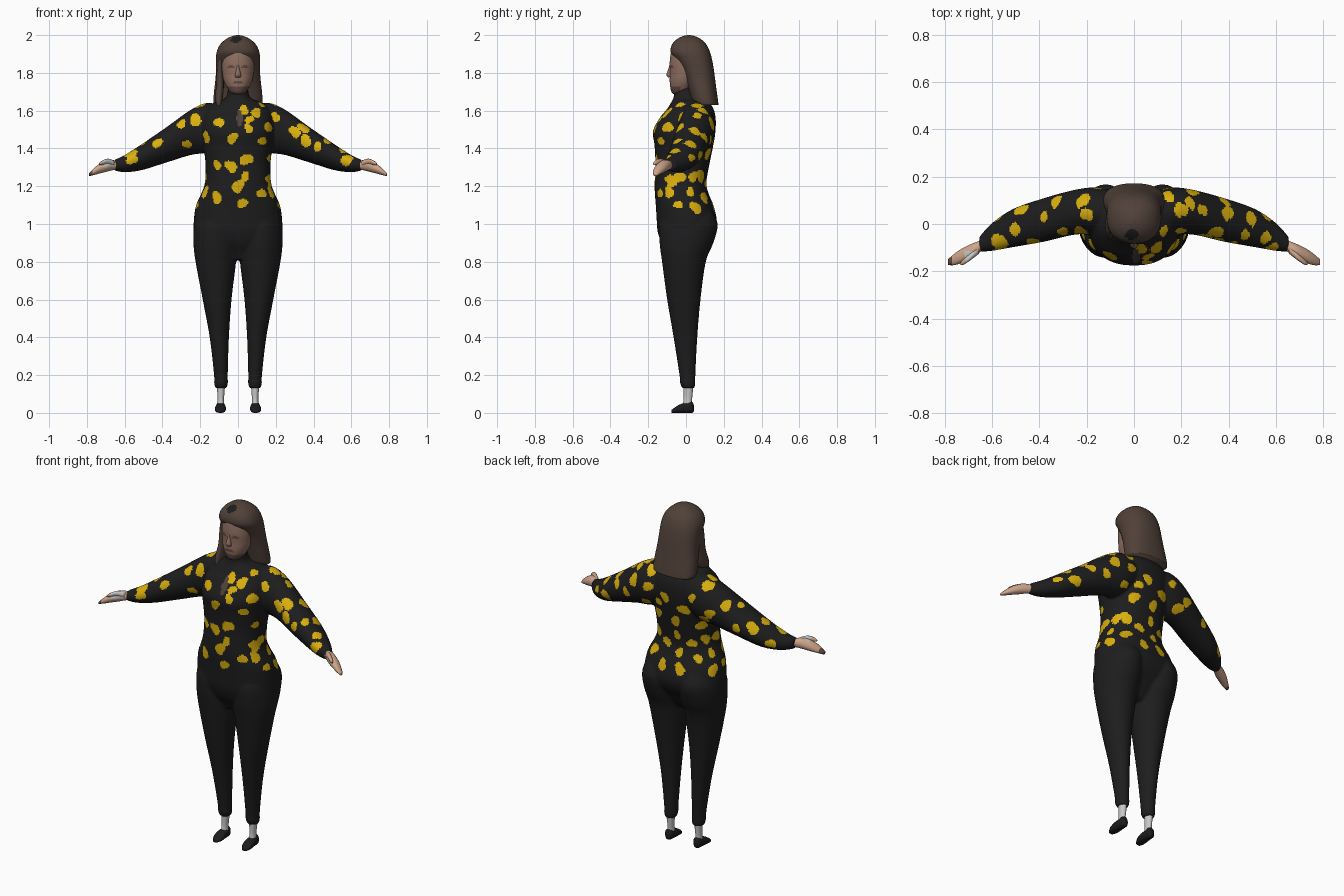
import bpy, bmesh, math
from mathutils import Vector, kdtree


def mat(name, r, g, b):
    m = bpy.data.materials.new(name)
    m.diffuse_color = (r, g, b, 1)
    return m


BLACK = mat("black cloth", 0.0125, 0.0125, 0.013)
YELLOW = mat("yellow spots", 0.70, 0.43, 0.004)
HAIR = mat("brown hair", 0.082, 0.053, 0.041)
FACE = mat("face skin", 0.28, 0.16, 0.12)
SHADE = mat("face shade", 0.13, 0.07, 0.055)
HAND = mat("hand skin", 0.62, 0.38, 0.26)
SOCK = mat("pale grey", 0.58, 0.58, 0.58)
SHOE = mat("shoe black", 0.012, 0.011, 0.011)


def smooth_rings(rings, steps):
    """Catmull-Rom interpolation between cross-sections."""
    out = []
    for i in range(len(rings) - 1):
        p = [rings[max(0, min(len(rings) - 1, i + k))] for k in (-1, 0, 1, 2)]
        for s in range(steps):
            t = s / steps
            out.append([0.5 * (2 * b + (c - a) * t + (2 * a - 5 * b + 4 * c - d) * t * t
                               + (3 * b - a - 3 * c + d) * t ** 3) for a, b, c, d in zip(*p)])
    return out + [list(rings[-1])]


def loft(bm, rings, axis="z", n=32, steps=4, power=2.0, side=1):
    """Rings are (t, lo, hi, lo, hi): position on the axis, then the two extents."""
    loops = []
    for t, a0, a1, b0, b1 in smooth_rings(rings, steps):
        loop = []
        for k in range(n):
            w = 2 * math.pi * k / n
            c, s = math.cos(w), math.sin(w)
            a = (a0 + a1) / 2 + (a1 - a0) / 2 * math.copysign(abs(c) ** (2 / power), c)
            b = (b0 + b1) / 2 + (b1 - b0) / 2 * math.copysign(abs(s) ** (2 / power), s)
            x, y, z = {"z": (a, b, t), "x": (t, a, b), "y": (a, t, b)}[axis]
            loop.append(bm.verts.new((x * side, y, z)))
        loops.append(loop)
    faces = [bm.faces.new(loops[0]), bm.faces.new(loops[-1])]
    for p, q in zip(loops, loops[1:]):
        for k in range(n):
            j = (k + 1) % n
            faces.append(bm.faces.new((p[k], p[j], q[j], q[k])))
    bmesh.ops.recalc_face_normals(bm, faces=faces)


def finish(bm, name, *mats):
    me = bpy.data.meshes.new(name)
    bm.to_mesh(me)
    bm.free()
    for m in mats:
        me.materials.append(m)
    me.shade_smooth()
    ob = bpy.data.objects.new(name, me)
    bpy.context.collection.objects.link(ob)
    return ob


def paint(ob, index, rule):
    for p in ob.data.polygons:
        if rule(p.center):
            p.material_index = index


# Outfit: torso, legs and sleeves fused into one surface
bm = bmesh.new()
torso = [(.81, .07, -.08, .05), (.85, .14, -.10, .08), (.90, .21, -.13, .11), (.96, .232, -.15, .15),
         (1.02, .234, -.155, .163), (1.10, .222, -.16, .145), (1.16, .195, -.165, .12),
         (1.22, .175, -.166, .108), (1.32, .172, -.162, .125), (1.42, .184, -.167, .145),
         (1.49, .19, -.175, .156), (1.56, .185, -.14, .157), (1.61, .165, -.10, .145),
         (1.645, .12, -.078, .12), (1.67, .065, -.066, .08), (1.73, .05, -.058, .04)]
loft(bm, [(z, -r, r, f, b) for z, r, f, b in torso], n=48, power=2.3)
leg = [(.13, .06, .12, -.02, .045), (.16, .053, .127, -.032, .05), (.2, .054, .127, -.035, .05),
       (.4, .048, .15, -.066, .06), (.6, .034, .187, -.10, .077), (.8, .010, .225, -.127, .105),
       (.9, .004, .236, -.14, .145), (1.0, .008, .232, -.14, .168), (1.08, .03, .2, -.1, .13)]
sleeve = [(.08, -.03, .14, 1.43, 1.62), (.16, -.045, .155, 1.38, 1.642), (.25, -.045, .145, 1.365, 1.605),
          (.38, -.075, .11, 1.325, 1.512), (.51, -.098, .065, 1.285, 1.423),
          (.6, -.114, .005, 1.274, 1.365), (.655, -.118, -.055, 1.283, 1.34)]
for s in (-1, 1):
    loft(bm, leg, steps=5, side=s)
    loft(bm, sleeve, axis="x", side=s)
outfit = finish(bm, "outfit")
rm = outfit.modifiers.new("fuse", "REMESH")
rm.mode, rm.voxel_size, rm.use_smooth_shade = "VOXEL", 0.0075, True
sm = outfit.modifiers.new("relax", "SMOOTH")
sm.factor, sm.iterations = 0.5, 4
dg = bpy.context.evaluated_depsgraph_get()
fused = bpy.data.meshes.new_from_object(outfit.evaluated_get(dg))
outfit.modifiers.clear()
outfit.data = fused
fused.materials.clear()
for m in (BLACK, YELLOW, HAIR):
    fused.materials.append(m)
for p in fused.polygons:
    p.material_index = 0
fused.shade_smooth()

# Yellow spots: front and back as (x, z), flanks as (y, z), shoulders and sleeves from above as (x, y)
front = [(-.03, 1.455), (.045, 1.345), (.165, 1.35), (-.035, 1.305), (-.115, 1.14), (.04, 1.255),
         (.0, 1.2), (.02, 1.11), (.125, 1.165), (.165, 1.23), (.055, 1.51), (.03, 1.6), (.095, 1.59),
         (.06, 1.555), (.165, 1.51), (-.1, 1.54), (-.11, 1.31), (-.225, 1.55), (-.3, 1.53),
         (-.43, 1.43), (-.57, 1.375), (-.27, 1.42), (.3, 1.49), (.36, 1.44), (.42, 1.41),
         (.58, 1.34), (-.56, 1.34), (.13, 1.44), (-.17, 1.46), (.2, 1.57)]
back = [(.03, 1.49), (-.08, 1.44), (.08, 1.45), (.1, 1.37), (-.02, 1.36), (-.02, 1.27), (.12, 1.25), (.05, 1.21),
        (-.1, 1.23), (.14, 1.14), (-.04, 1.17), (.05, 1.09), (-.06, 1.09), (-.14, 1.15), (-.15, 1.34),
        (.14, 1.52), (-.14, 1.53), (.25, 1.53), (.3, 1.44), (.38, 1.46), (.47, 1.36), (.56, 1.35),
        (-.25, 1.46), (-.33, 1.52), (-.4, 1.4), (-.48, 1.41), (-.57, 1.33), (.17, 1.42), (-.2, 1.41)]
flank = [(.04, 1.25), (-.035, 1.245), (-.04, 1.1), (.055, 1.09), (-.09, 1.17), (.02, 1.17)]
above = [(.24, .09), (.2, .06), (.29, .06), (.35, -.035), (.4, .05), (.47, -.045), (.5, .02), (.56, -.06),
         (-.2, .04), (-.22, .1), (-.38, .03), (-.5, -.02), (.14, .12), (.13, -.03)]
polys = fused.polygons
tree = kdtree.KDTree(len(polys))
for p in polys:
    tree.insert(p.center, p.index)
tree.balance()
groups = [((0, -1, 0), 0, 2, front, 1.0), ((0, 1, 0), 0, 2, back, 1.0), ((1, 0, 0), 1, 2, flank, 1.0),
          ((-1, 0, 0), 1, 2, flank, 1.0), ((0, 0, 1), 0, 1, above, 1.3)]
for direction, u, v, spots, low in groups:
    facing = [(p.center[u], p.center[v], p.center.copy()) for p in polys
              if p.normal.dot(Vector(direction)) > 0.1 and p.center.z > low]
    for i, (a, b) in enumerate(spots):
        c = min(facing, key=lambda f: (f[0] - a) ** 2 + (f[1] - b) ** 2)[2]
        size = 0.0285 + 0.005 * math.sin(i * 2.3)
        for co, idx, d in tree.find_range(c, 0.055):
            w = math.atan2((co - c).z, (co - c)[u])
            if d < size * (1 + 0.17 * math.sin(2 * w + i) + 0.08 * math.sin(3 * w + 2 * i)):
                polys[idx].material_index = 1
# Brown strand lying on the chest
paint(outfit, 2, lambda c: c.y < 0 and ((c.x - .008) / .016) ** 2 + ((c.z - 1.56) / .045) ** 2 < 1)

# Head with nose and shaded eyes and mouth
bm = bmesh.new()
head = [(1.685, .025, -.06, .0), (1.70, .045, -.078, .02), (1.75, .072, -.086, .06), (1.80, .083, -.085, .08),
        (1.86, .087, -.086, .09), (1.92, .078, -.075, .09), (1.96, .045, -.04, .06)]
loft(bm, [(z, -r, r, f, b) for z, r, f, b in head], n=64, steps=7)
nose = [(1.775, -.014, .014, -.092, -.07), (1.79, -.016, .016, -.104, -.07),
        (1.82, -.009, .009, -.094, -.07), (1.85, -.006, .006, -.086, -.07)]
loft(bm, nose, n=16)
head = finish(bm, "head", FACE, SHADE)
paint(head, 1, lambda c: c.y < -.03 and (((abs(c.x) - .035) / .019) ** 2 + ((c.z - 1.832) / .009) ** 2 < 1
                                         or (c.x / .026) ** 2 + ((c.z - 1.748) / .009) ** 2 < 1
                                         or c.z < 1.725))

# Hair falling to the upper back, with one lock in front of a shoulder
bm = bmesh.new()
hair = [(1.63, .125, .045, .172), (1.65, .13, .03, .17), (1.70, .127, .015, .163), (1.76, .12, -.005, .155),
        (1.82, .116, -.03, .147), (1.87, .116, -.058, .138), (1.91, .113, -.082, .127),
        (1.95, .095, -.074, .108), (1.98, .062, -.046, .077), (1.995, .03, -.015, .045), (2.0, .006, .01, .022)]
loft(bm, [(z, -r, r, f, b) for z, r, f, b in hair], n=48, power=2.3)
lock = [(1.62, -.11, -.09, -.065, -.03), (1.67, -.122, -.08, -.06, .04), (1.74, -.115, -.075, -.04, .05),
        (1.82, -.112, -.08, -.03, .05), (1.88, -.1, -.08, -.03, .04)]
loft(bm, lock, n=16)
hair = finish(bm, "hair", HAIR, BLACK)
paint(hair, 1, lambda c: (c - Vector((-.01, -.045, 1.975))).length < .028)

# Hands with thumbs, ankles and shoes
palm = [(.61, -.105, -.055, 1.285, 1.335), (.65, -.118, -.07, 1.287, 1.337), (.69, -.148, -.085, 1.278, 1.338),
        (.73, -.165, -.105, 1.268, 1.32), (.76, -.174, -.126, 1.26, 1.298), (.788, -.174, -.15, 1.253, 1.27)]
thumb = [(.655, -.125, -.09, 1.305, 1.335), (.69, -.152, -.122, 1.318, 1.346),
         (.72, -.172, -.148, 1.312, 1.335), (.735, -.174, -.164, 1.312, 1.322)]
ankle = [(.03, .07, .112, -.02, .036), (.06, .074, .108, -.014, .032),
         (.09, .073, .108, -.012, .034), (.15, .068, .114, -.014, .04)]
shoe = [(.043, .084, .1, .008, .035), (.032, .07, .114, 0, .06), (.01, .067, .117, 0, .055),
        (-.025, .064, .121, 0, .048), (-.055, .066, .121, 0, .032), (-.078, .08, .11, 0, .015)]
for s, label in ((-1, "right"), (1, "left")):
    bm = bmesh.new()
    loft(bm, palm, axis="x", n=24, side=s, steps=6)
    loft(bm, thumb, axis="x", n=12, side=s)
    hand = finish(bm, label + "_hand", HAND, SOCK, SHADE)
    if s < 0:  # pale patch by the thumb, darker fingertips
        paint(hand, 1, lambda c: -.715 < c.x < -.66 and c.y < -.115 and c.z > 1.3)
        paint(hand, 2, lambda c: c.x < -.772)
    bm = bmesh.new()
    loft(bm, ankle, n=20, side=s)
    finish(bm, label + "_ankle", SOCK)
    bm = bmesh.new()
    loft(bm, shoe, axis="y", n=20, side=s, power=2.4)
    finish(bm, label + "_shoe", SHOE)
